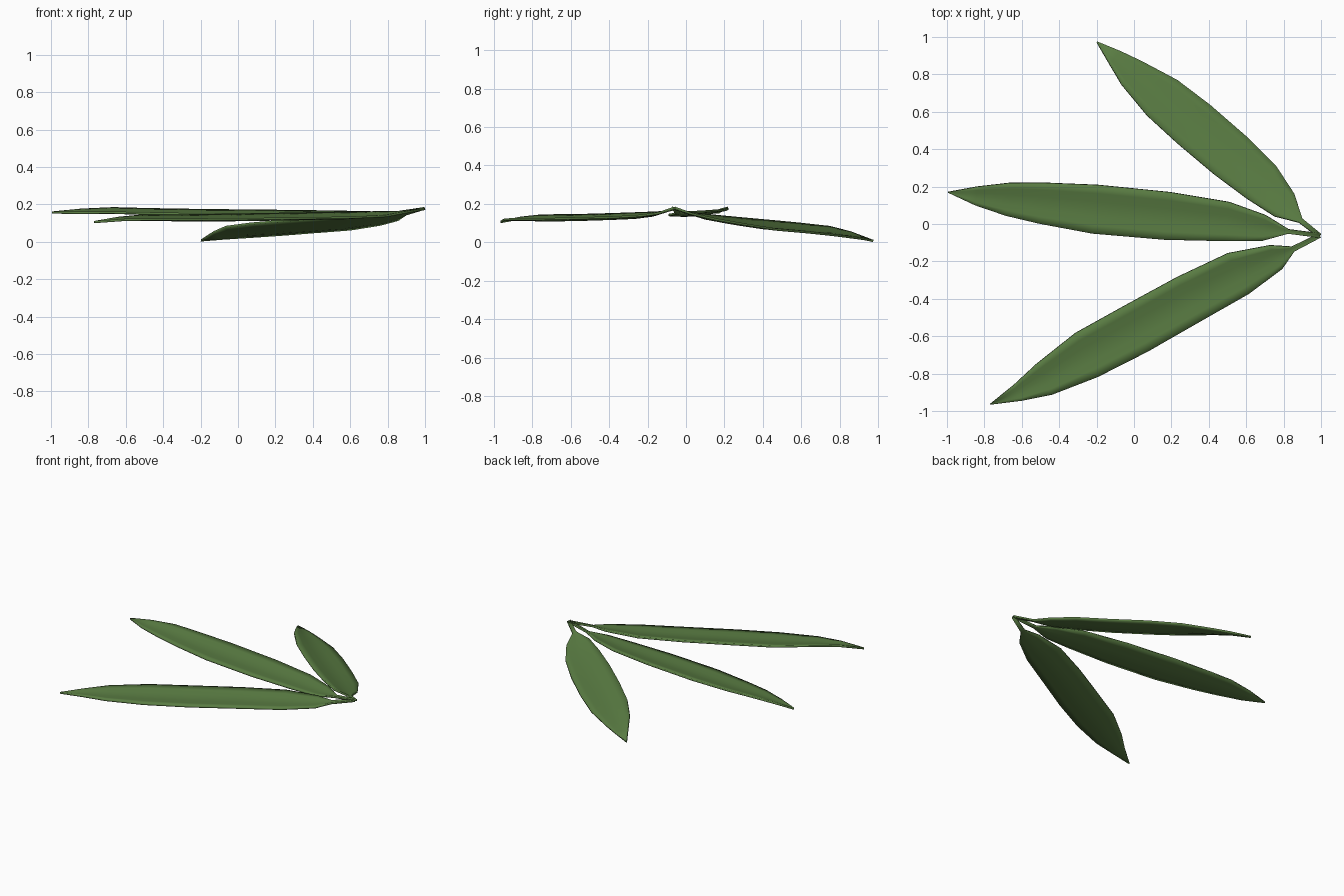
import bpy, bmesh
from mathutils import Vector

mat = bpy.data.materials.new("leaf_green")
mat.diffuse_color = (0.10, 0.20, 0.055, 1)

BASE = Vector((0.993, -0.062, 0))
# position across the blade (0 = one edge, 1 = other) and sag of the trough
SECTION = [(0, 0), (0.17, 0.35), (0.34, 0.8), (0.5, 1), (0.66, 0.8), (0.83, 0.35), (1, 0)]


def leaf(name, tip, stations):
    """stations: distance from base, offset and height of edge A, offset and height of edge B"""
    d = (Vector((tip[0], tip[1], 0)) - BASE).normalized()
    n = Vector((d.y, -d.x, 0))          # right-hand side looking toward the tip
    bm = bmesh.new()
    rows = []
    for s, oa, za, ob, zb in stations:
        a = BASE + d * s + n * oa + Vector((0, 0, za))
        b = BASE + d * s + n * ob + Vector((0, 0, zb))
        sag = 0.06 * (a - b).length
        rows.append([bm.verts.new(a.lerp(b, t) - Vector((0, 0, sag * k))) for t, k in SECTION])
    for r, q in zip(rows, rows[1:]):
        for i in range(len(SECTION) - 1):
            bm.faces.new((r[i], r[i + 1], q[i + 1], q[i]))
    bmesh.ops.recalc_face_normals(bm, faces=bm.faces)
    if sum(f.normal.z for f in bm.faces) < 0:
        bmesh.ops.reverse_faces(bm, faces=bm.faces)
    me = bpy.data.meshes.new(name)
    bm.to_mesh(me)
    bm.free()
    ob = bpy.data.objects.new(name, me)
    bpy.context.collection.objects.link(ob)
    me.materials.append(mat)
    sol = ob.modifiers.new("thickness", 'SOLIDIFY')
    sol.thickness = 0.012
    sol.offset = 0
    bpy.ops.object.select_all(action='DESELECT')
    ob.select_set(True)
    bpy.context.view_layer.objects.active = ob
    bpy.ops.object.shade_smooth_by_angle(angle=0.7)


# drooping leaf toward the back
leaf("back_leaf", (-0.20, 0.975), [
    (0, .012, .178, -.012, .178), (.13, .008, .148, -.02, .155),
    (.25, .08, .118, -.08, .15), (.42, .128, .092, -.105, .14),
    (.64, .143, .067, -.122, .127), (.90, .143, .052, -.126, .112),
    (1.12, .128, .038, -.12, .098), (1.33, .079, .025, -.085, .08),
    (1.45, .045, .018, -.045, .052), (1.577, .002, .008, -.002, .008)])

# long middle leaf
leaf("middle_leaf", (-1.0, 0.17), [
    (0, .012, .18, -.012, .18), (.17, .014, .155, -.01, .15),
    (.30, .075, .158, -.063, .142), (.50, .122, .162, -.088, .142),
    (.82, .138, .166, -.118, .144), (1.21, .132, .17, -.13, .148),
    (1.50, .11, .175, -.11, .153), (1.68, .088, .18, -.089, .157),
    (1.85, .048, .172, -.052, .155), (2.0, .002, .157, -.002, .157)])

# leaf toward the front
leaf("front_leaf", (-0.77, -0.965), [
    (0, .012, .176, -.012, .176), (.16, .015, .158, -.014, .15),
    (.26, .075, .158, -.068, .138), (.48, .14, .155, -.105, .13),
    (.78, .15, .15, -.118, .126), (1.10, .142, .145, -.133, .122),
    (1.40, .132, .141, -.132, .12), (1.66, .08, .14, -.105, .12),
    (1.82, .035, .128, -.06, .118), (1.979, .002, .106, -.002, .106)])
